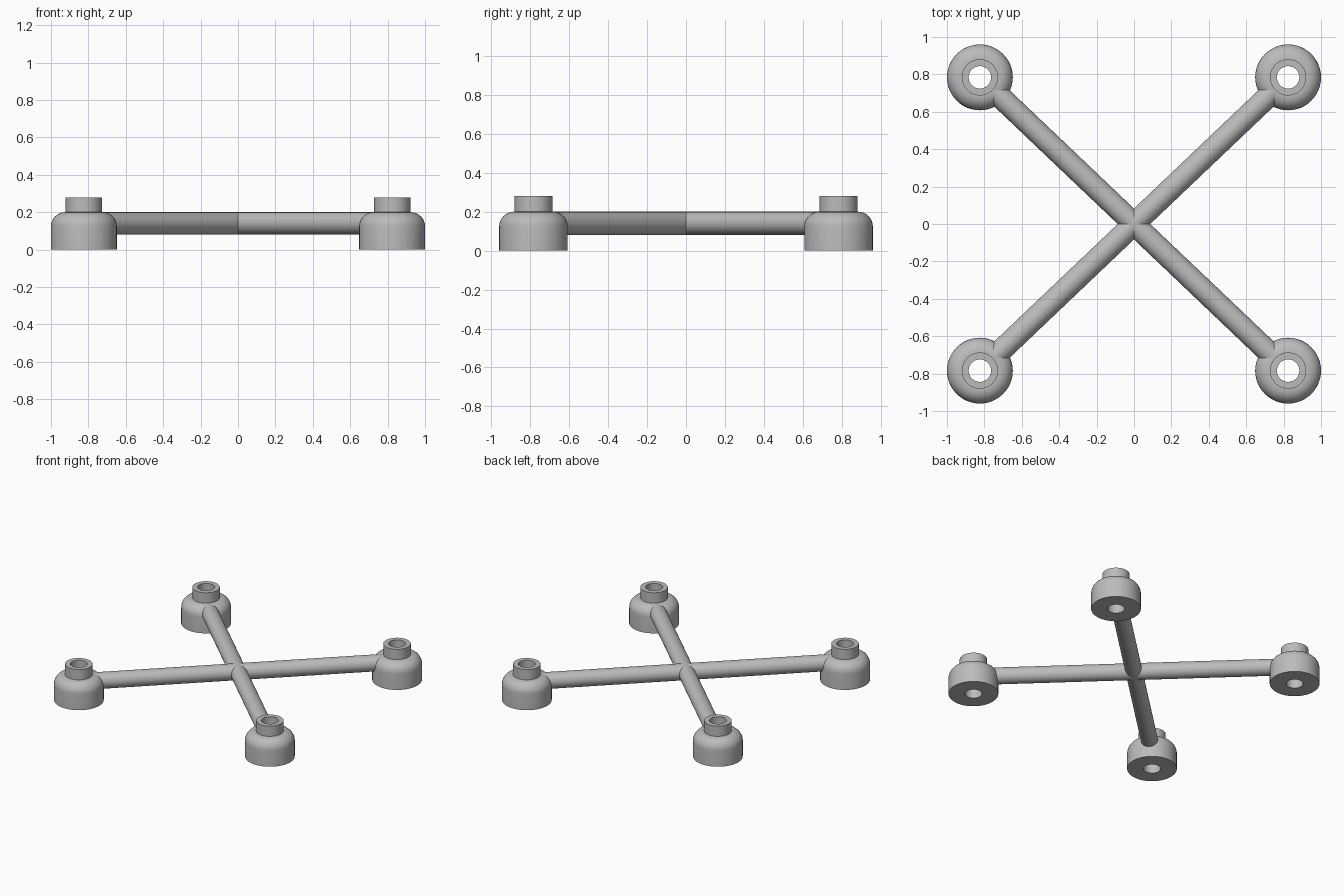
import bpy, bmesh, math
from mathutils import Vector

cube = bpy.data.objects.get("Cube")
if cube:
    bpy.data.objects.remove(cube, do_unlink=True)

FOOT_X, FOOT_Y = 0.824, 0.784
FOOT_R, COLLAR_R, HOLE_R = 0.176, 0.097, 0.06
BODY_TOP, COLLAR_TOP, ROUND = 0.2, 0.28, 0.075
BAR_R, BAR_Z = 0.06, 0.14

grey = bpy.data.materials.new("light grey")
grey.use_nodes = True
colour = (0.5, 0.5, 0.5, 1)
grey.diffuse_color = colour
grey.node_tree.nodes["Principled BSDF"].inputs["Base Color"].default_value = colour


def finish(name, bm):
    """Turn a bmesh into a smooth object with sharp edges kept."""
    bmesh.ops.recalc_face_normals(bm, faces=bm.faces)
    mesh = bpy.data.meshes.new(name)
    bm.to_mesh(mesh)
    bm.free()
    mesh.materials.append(grey)
    obj = bpy.data.objects.new(name, mesh)
    bpy.context.collection.objects.link(obj)
    bpy.ops.object.select_all(action="DESELECT")
    obj.select_set(True)
    bpy.context.view_layer.objects.active = obj
    bpy.ops.object.shade_smooth_by_angle(angle=math.radians(35))
    return obj


def lathe(name, profile, steps=48):
    """Spin a closed (radius, height) profile around z."""
    bm = bmesh.new()
    verts = [bm.verts.new((r, 0, z)) for r, z in profile]
    edges = [bm.edges.new((v, verts[i - 1])) for i, v in enumerate(verts)]
    bmesh.ops.spin(bm, geom=verts + edges, cent=(0, 0, 0), axis=(0, 0, 1),
                   angle=math.tau, steps=steps, use_duplicate=False)
    bmesh.ops.remove_doubles(bm, verts=bm.verts, dist=1e-4)
    return finish(name, bm)


# Foot profile: hollow body with rounded shoulder and a raised collar
shoulder = [(FOOT_R - ROUND + ROUND * math.cos(a), BODY_TOP - ROUND + ROUND * math.sin(a))
            for a in (math.radians(90 * i / 8) for i in range(9))]
profile = [(HOLE_R, 0), (FOOT_R, 0), *shoulder,
           (COLLAR_R, BODY_TOP), (COLLAR_R, COLLAR_TOP), (HOLE_R, COLLAR_TOP)]

# Four feet at the corners
for x_side, x_name in ((1, "left"), (-1, "right")):
    for y_side, y_name in ((-1, "front"), (1, "back")):
        foot = lathe(f"{y_name}_{x_name}_foot", profile)
        foot.location = (x_side * FOOT_X, y_side * FOOT_Y, 0)

# Two crossing round bars, stopping inside the collar walls clear of the holes
length = 2 * (math.hypot(FOOT_X, FOOT_Y) - 0.08)
for side, name in ((1, "rising_cross_bar"), (-1, "falling_cross_bar")):
    bm = bmesh.new()
    bmesh.ops.create_cone(bm, cap_ends=True, segments=32,
                          radius1=BAR_R, radius2=BAR_R, depth=length)
    bar = finish(name, bm)
    bar.location.z = BAR_Z
    bar.rotation_euler = Vector((side * FOOT_X, FOOT_Y, 0)).to_track_quat("Z", "Y").to_euler()
